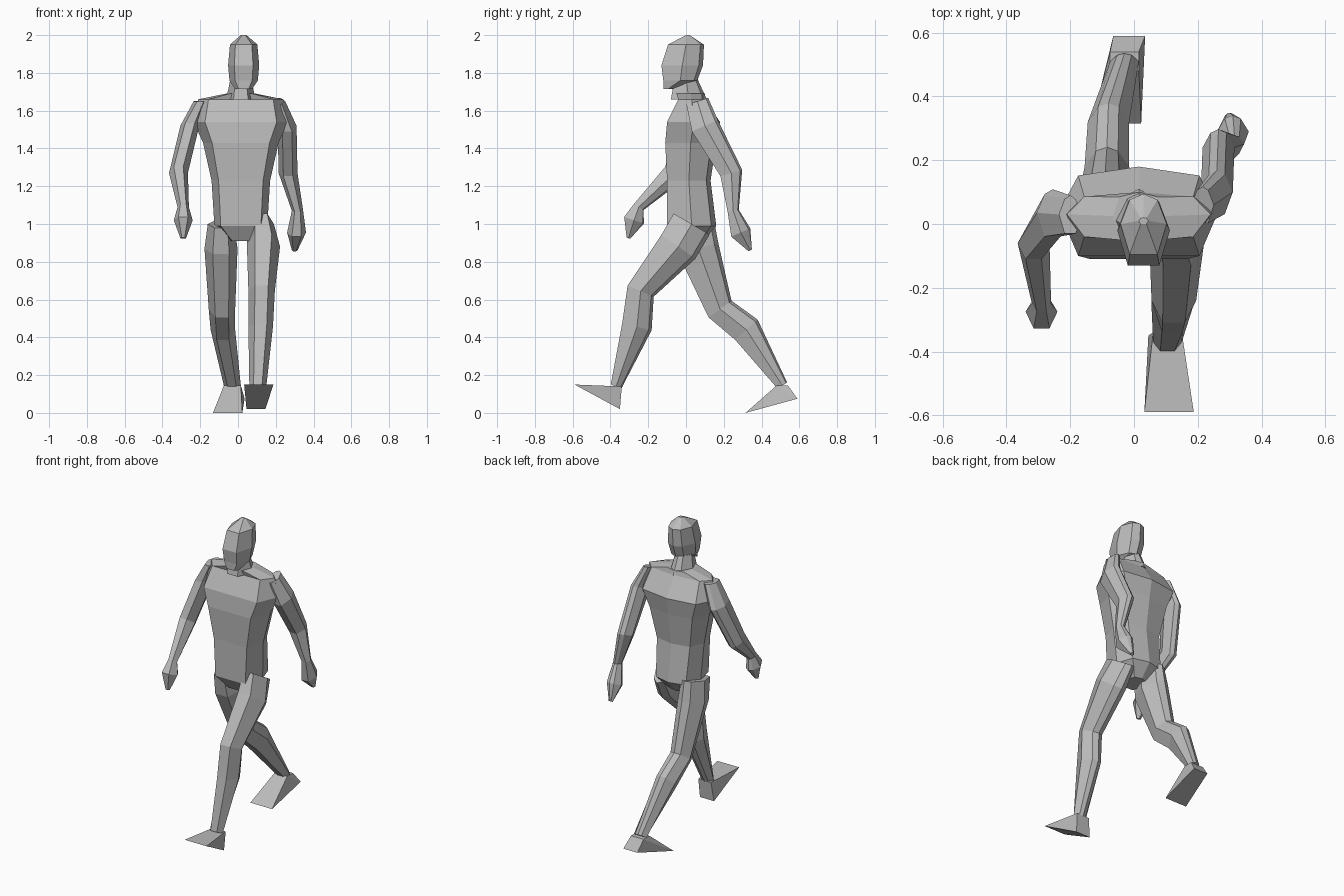
import bpy, bmesh
from mathutils import Vector

cube = bpy.data.objects.get("Cube")
if cube:
    bpy.data.objects.remove(cube, do_unlink=True)

# One plain material for the whole figure
grey = bpy.data.materials.new("plain_grey")
grey.use_nodes = True
colour = (.5, .5, .5, 1)
grey.diffuse_color = colour
grey.node_tree.nodes["Principled BSDF"].inputs["Base Color"].default_value = colour

SIDE = Vector((1, 0, 0))
FORWARD = Vector((0, -1, 0))


def add_part(name, bm):
    """Turn a finished bmesh into a flat-shaded object."""
    bmesh.ops.recalc_face_normals(bm, faces=bm.faces)
    mesh = bpy.data.meshes.new(name)
    bm.to_mesh(mesh)
    bm.free()
    mesh.materials.append(grey)
    part = bpy.data.objects.new(name, mesh)
    bpy.context.collection.objects.link(part)


def add_section(bm, centre, width, depth, front, inset):
    """Faceted outline: two side points, a flat front and a ridged back."""
    half = SIDE * width / 2
    flat = half * (1 - inset * 2)
    reach = front * depth / 2
    rear = reach * .8
    corners = (-half, reach - flat, reach + flat, half, flat - rear, -reach, -flat - rear)
    return [bm.verts.new(centre + corner) for corner in corners]


def loft(name, centres, sizes, fronts, inset):
    """Skin a run of sections and cap both ends."""
    bm = bmesh.new()
    loops = [add_section(bm, centre, *size, front, inset)
             for centre, size, front in zip(centres, sizes, fronts)]
    for upper, lower in zip(loops, loops[1:]):
        for i in range(len(upper)):
            bm.faces.new((upper[i - 1], upper[i], lower[i], lower[i - 1]))
    bm.faces.new(loops[0])
    bm.faces.new(loops[-1])
    add_part(name, bm)


def stack(name, x, levels, inset):
    """Upright part from level sections, each (y, z, width, depth)."""
    centres = [Vector((x, level[0], level[1])) for level in levels]
    sizes = [level[2:] for level in levels]
    loft(name, centres, sizes, [FORWARD] * len(levels), inset)


def limb(name, joints, sizes):
    """Limb whose sections stand square to the bend at every joint."""
    centres = [Vector(joint) for joint in joints]
    steps = [(end - start).normalized() for start, end in zip(centres, centres[1:])]
    bends = [before + after for before, after in zip(steps[:1] + steps, steps + steps[-1:])]
    fronts = [bend.cross(SIDE).normalized() for bend in bends]
    fronts = [front if front.dot(FORWARD) > 0 else -front for front in fronts]
    loft(name, centres, sizes, fronts, .25)


def foot(name, ankle, toe, heel):
    """Wedge hulled from the ankle to a sole, wide at the toe."""
    bm = bmesh.new()
    ankle = Vector(ankle)
    spread = FORWARD * .03
    pairs = ((ankle + spread, .09), (ankle - spread, .09),
             (Vector(toe), .155), (Vector(heel), .1))
    for centre, width in pairs:
        for sign in (-1, 1):
            bm.verts.new(centre + SIDE * sign * width / 2)
    bmesh.ops.convex_hull(bm, input=bm.verts)
    add_part(name, bm)


# Trunk from the base of the neck down to the crotch
stack("torso", .015, [
    (.025, 1.69, .16, .15),
    (.03, 1.66, .45, .14),
    (.04, 1.54, .5, .28),
    (.025, 1.43, .4, .27),
    (.015, 1.23, .31, .23),
    (.03, .99, .28, .26),
    (.02, .91, .12, .14),
], .12)

# Neck and head
stack("neck", .015, [(0, 1.77, .11, .12), (.015, 1.66, .155, .19)], .25)
stack("head", .03, [
    (.01, 2, .03, .02),
    (0, 1.95, .145, .19),
    (-.02, 1.84, .165, .22),
    (-.03, 1.76, .15, .18),
    (-.095, 1.715, .09, .05),
], .2)

# Arms: shoulder, upper arm, elbow, wrist, palm, fingertips
arm_sizes = [(.07, .12), (.1, .15), (.1, .12), (.06, .06), (.1, .11), (.03, .02)]
limb("right_arm", [
    (-.2, .03, 1.65), (-.255, .035, 1.52), (-.315, -.06, 1.27),
    (-.29, -.25, 1.09), (-.29, -.275, 1.02), (-.29, -.305, .925),
], arm_sizes)
limb("left_arm", [
    (.215, .06, 1.65), (.26, .1, 1.52), (.265, .24, 1.27),
    (.315, .25, 1.07), (.31, .29, .955), (.3, .34, .86),
], arm_sizes)

# Legs: hip, thigh, knee, calf, ankle
leg_sizes = [(.14, .22), (.175, .22), (.14, .15), (.13, .16), (.09, .06)]
left_ankle = (.105, -.37, .14)
right_ankle = (-.03, .51, .145)
limb("left_leg", [
    (.12, .03, 1), (.135, -.04, .88), (.125, -.24, .645), (.12, -.26, .455), left_ankle,
], leg_sizes)
limb("right_leg", [
    (-.09, .04, 1), (-.09, .065, .87), (-.085, .18, .55), (-.08, .32, .44), right_ankle,
], leg_sizes)

# Feet: the front one on its heel, the rear one on its toe
foot("left_foot", left_ankle, (.11, -.59, .15), (.095, -.35, .02))
foot("right_foot", right_ankle, (-.055, .315, 0), (-.015, .59, .075))
